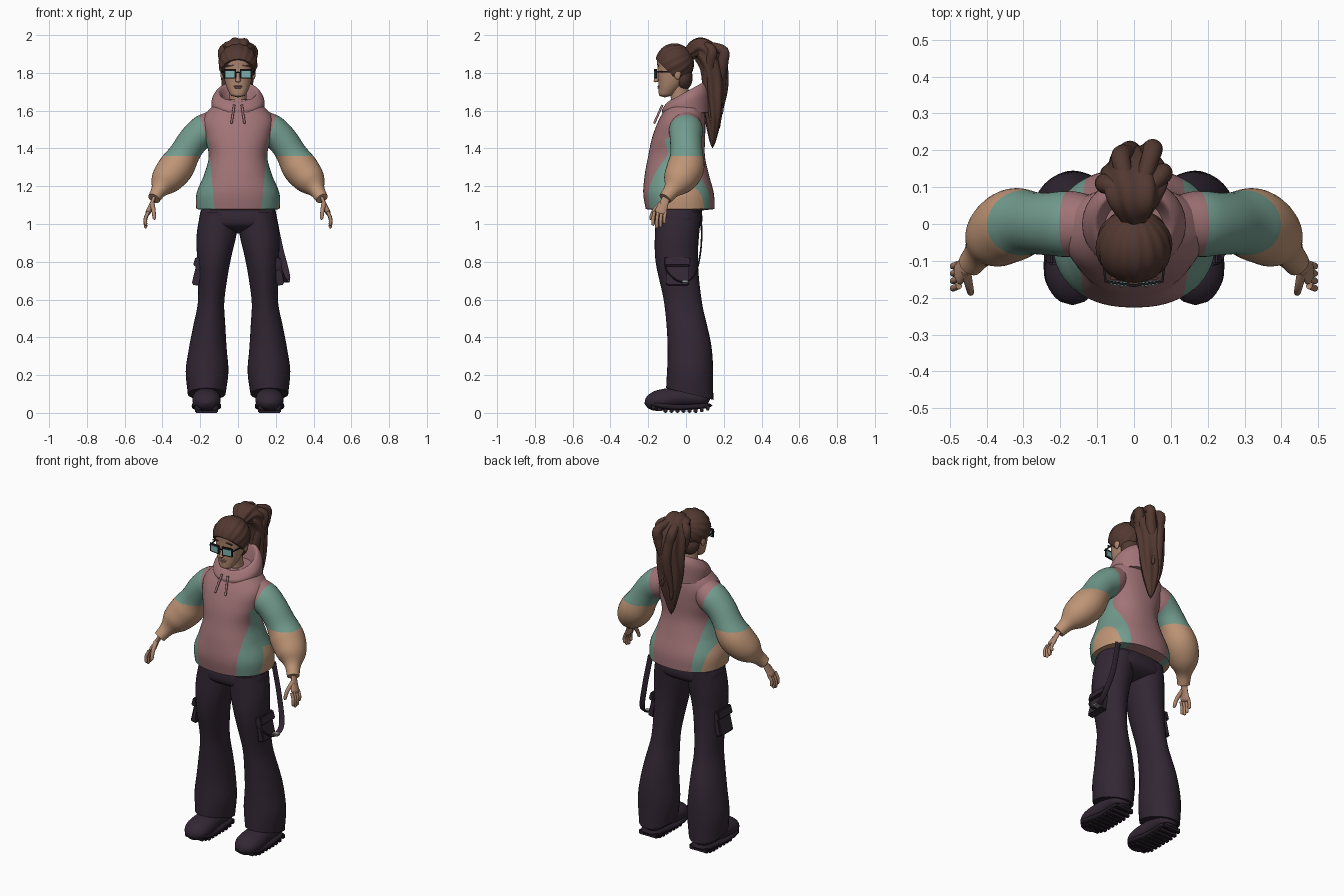
import bpy, bmesh, math
from mathutils import Vector, Matrix

default_cube = bpy.data.objects.get("Cube")
if default_cube:
    bpy.data.objects.remove(default_cube)


def material(name, *rgb):
    mat = bpy.data.materials.new(name)
    mat.use_nodes = True
    mat.diffuse_color = (*rgb, 1)
    mat.node_tree.nodes["Principled BSDF"].inputs["Base Color"].default_value = (*rgb, 1)
    return mat


PINK = material("dusty pink", .36, .175, .185)
GREEN = material("sage green", .17, .33, .27)
TAN = material("warm tan", .52, .3, .18)
PLUM = material("dark plum", .032, .02, .034)
SOLE = material("sole plum", .02, .013, .022)
HAIR = material("hair brown", .085, .04, .03)
SKIN = material("skin", .43, .245, .16)
LENS = material("lens teal", .22, .45, .45)
BLACK = material("frame black", .01, .01, .01)
GREY = material("buckle grey", .3, .3, .3)


def finish(name, bm, mat):
    bmesh.ops.recalc_face_normals(bm, faces=bm.faces)
    mesh = bpy.data.meshes.new(name)
    bm.to_mesh(mesh)
    bm.free()
    ob = bpy.data.objects.new(name, mesh)
    bpy.context.collection.objects.link(ob)
    mesh.materials.append(mat)
    bpy.ops.object.select_all(action='DESELECT')
    ob.select_set(True)
    bpy.context.view_layer.objects.active = ob
    bpy.ops.object.shade_smooth_by_angle(angle=math.radians(50))
    return ob


def pair(ob):
    """Repeat a part on the other side of the body."""
    ob.modifiers.new("other_side", 'MIRROR')


def curve(values, t):
    """Smooth curve through evenly spaced numbers or points."""
    last = len(values) - 1
    if last == 0:
        return values[0]
    i = min(int(t * last), last - 1)
    f = t * last - i
    b, c = values[i], values[i + 1]
    a = values[i - 1] if i else 2*b - c
    d = values[i + 2] if i + 2 <= last else 2*c - b
    return b + .5*f*(c - a + f*(2*a - 5*b + 4*c - d + f*(3*(b - c) + d - a)))


def rounding(t, start, end):
    """Radius factor that closes the ends of a tube like a dome."""
    inset = max(1 - t/start if start else 0, 1 - (1 - t)/end if end else 0, 0)
    return max(math.sqrt(1 - inset*inset), .02)


def tube(name, mat, path, widths, depths=None, flat=1, across=None, tilts=(0,),
         start=0, end=0, power=2, sides=32, rows=32, flute=None):
    """Loft of oval rings along a path; rings are level unless an across axis is given."""
    path = [Vector(p) for p in path]
    bm = bmesh.new()
    rings = []
    for row in range(rows + 1):
        t = row / rows
        centre = curve(path, t)
        u, v = Vector((1, 0, 0)), Vector((0, 1, 0))
        if across:
            step = 1 / rows
            along = (curve(path, min(t + step, 1)) - curve(path, max(t - step, 0))).normalized()
            u = Vector((across == 'X', across == 'Y', 0))
            u = (u - along * u.dot(along)).normalized()
            v = along.cross(u)
        dome = rounding(t, start, end)
        width = curve(widths, t) * dome
        depth = curve(depths, t) * dome if depths else width * flat
        ring = []
        for side in range(sides):
            angle = math.tau * side / sides
            ripple = flute(angle, t) if flute else 1
            ca, sa = math.cos(angle), math.sin(angle)
            offset = u * math.copysign(abs(ca)**(2/power), ca) * width * ripple
            offset += v * math.copysign(abs(sa)**(2/power), sa) * depth * ripple
            offset.z += curve(tilts, t) * offset.y
            ring.append(bm.verts.new(centre + offset))
        rings.append(ring)
    for low, high in zip(rings, rings[1:]):
        for side in range(sides):
            bm.faces.new((low[side - 1], low[side], high[side], high[side - 1]))
    bm.faces.new(rings[0])
    bm.faces.new(rings[-1])
    return finish(name, bm, mat)


def ball(name, mat, place, size):
    bm = bmesh.new()
    bmesh.ops.create_uvsphere(bm, u_segments=24, v_segments=12, radius=1)
    bmesh.ops.transform(bm, matrix=Matrix.LocRotScale(place, None, size), verts=bm.verts)
    return finish(name, bm, mat)


def box(name, mat, place, size, turn=0, axis='Z', flare=0):
    """Bevelled box; flare widens its lower edge in x."""
    bm = bmesh.new()
    bmesh.ops.create_cube(bm, size=1)
    for vert in bm.verts:
        vert.co.x *= 1 - flare * vert.co.z
    spin = Matrix.Rotation(turn, 3, axis).to_quaternion()
    bmesh.ops.transform(bm, matrix=Matrix.LocRotScale(place, spin, size), verts=bm.verts)
    bmesh.ops.bevel(bm, geom=bm.edges[:], offset=min(size)/5, segments=2, affect='EDGES')
    return finish(name, bm, mat)


def paint(ob, extra_mats, cuts, rule):
    """Cut the mesh along planes, then colour faces by a rule on their centres."""
    bm = bmesh.new()
    bm.from_mesh(ob.data)
    for place, normal in cuts:
        bmesh.ops.bisect_plane(bm, geom=bm.verts[:] + bm.edges[:] + bm.faces[:],
                               plane_co=place, plane_no=normal, dist=1e-5)
    for face in bm.faces:
        face.material_index = rule(face.calc_center_median())
    bm.to_mesh(ob.data)
    bm.free()
    for mat in extra_mats:
        ob.data.materials.append(mat)


# Hoodie body: pink centre, green sides, tan hip panels
HEM, HIP_TOP = 1.06, 1.24
PANEL, HIP, HIP_FRONT = (.122, .09), (.165, .2), (-.11, .4)


def seam(line, z):
    return line[0] + line[1] * (z - HEM)


def body_colour(c):
    if abs(c.x) < seam(PANEL, c.z) or c.z > 1.46:
        return 0
    on_hip = abs(c.x) > seam(HIP, c.z) and c.y > seam(HIP_FRONT, c.z) and c.z < HIP_TOP
    return 2 if on_hip else 1


body = tube("hoodie_body", PINK, [(0, -.03, HEM), (0, -.05, 1.36), (0, 0, 1.66)],
            widths=[.22, .22, .18, .155, .175, .185, .1],
            depths=[.18, .187, .17, .15, .14, .12, .08], start=.03, power=2.3, sides=56)
cuts = [((0, 0, HIP_TOP), (0, 0, 1)), ((0, HIP_FRONT[0], HEM), (0, 1, -HIP_FRONT[1]))]
cuts += [((s * line[0], 0, HEM), (s, 0, -line[1])) for line in (PANEL, HIP) for s in (-1, 1)]
paint(body, [GREEN, TAN], cuts, body_colour)

# Hood lying around the neck, and its cords
tube("hood", PINK, [(0, 0, 1.59), (0, 0, 1.66), (0, 0, 1.7), (0, 0, 1.66), (0, 0, 1.6)],
     widths=[.14, .138, .105, .08, .06], flat=.9, tilts=[0, .4, .55, .4, 0])
pair(tube("hood_cord", PINK, [(.02, -.125, 1.63), (.035, -.17, 1.53)], [.006], across='X', end=.1))

# Sleeves: pink shoulder, green upper arm, tan forearm and cuff
ELBOW = 1.36


def shoulder_line(z):
    return .15 + .3 * (z - 1.4)


def sleeve_colour(c):
    if c.x < shoulder_line(c.z):
        return 2
    return 1 if c.z > ELBOW else 0


sleeve = tube("sleeve", TAN, [(.11, 0, 1.54), (.23, 0, 1.45), (.32, 0, 1.31), (.39, -.045, 1.22),
                              (.445, -.11, 1.135)],
              widths=[.075, .09, .085, .085, .098, .095, .08, .045, .035], flat=.95, across='Y')
paint(sleeve, [GREEN, PINK], [((0, 0, ELBOW), (0, 0, 1)), ((.15, 0, 1.4), (1, 0, -.3))], sleeve_colour)
pair(sleeve)

# Hands
pair(tube("palm", SKIN, [(.44, -.1, 1.15), (.48, -.14, 1.05)], [.02, .025, .036], flat=.45,
          across='Y', end=.2))
for i, length in enumerate((.075, .09, .085, .065)):
    root = Vector((.475, -.168 + .02*i, 1.065))
    middle, tip = root + Vector((.015, -.006, -length/2)), root + Vector((.013, -.006, -length))
    pair(tube("finger", SKIN, [root, middle, tip], [.009], across='Y', end=.15, sides=12, rows=12))
pair(tube("thumb", SKIN, [(.455, -.13, 1.11), (.447, -.17, 1.07), (.442, -.19, 1.02)], [.013, .009],
          across='X', end=.15, sides=12, rows=12))

# Trousers flared over the shoes
pair(tube("trouser_leg", PLUM, [(.1, -.04, 1.06), (.127, -.05, .82), (.143, -.015, .58),
                                (.16, .02, .34), (.166, .02, .1)],
          widths=[.1, .105, .09, .077, .07, .085, .1, .113, .1],
          depths=[.12, .113, .1, .117, .125], tilts=[0, 0, 0, -.25]))
tube("trouser_hips", PLUM, [(0, -.04, 1.09), (0, -.04, .95)], [.19, .205, .17], flat=.62, end=.4, power=2.5)

# Cargo pockets with flaps
pair(box("cargo_pocket", PLUM, (.213, -.045, .75), (.032, .12, .15), -.18, 'Y', flare=.5))
pair(box("pocket_flap", PLUM, (.217, -.045, .8), (.03, .13, .05), -.18, 'Y', flare=.3))

# Shoes with lugged soles
pair(tube("shoe", PLUM, [(.167, .13, .08), (.167, -.05, .08), (.167, -.22, .05)], [.06, .066, .075, .07],
          flat=.75, across='X', start=.15, end=.25))
pair(tube("sole", SOLE, [(.167, .14, .04), (.167, -.05, .03), (.167, -.215, .055)], [.06, .066, .078, .07],
          flat=.24, across='X', start=.15, end=.25, power=3))
for i in range(10):
    y = .115 - .032*i
    rise = .3 * max(0, abs(y + .02) - .09)
    pair(box("sole_lug", SOLE, (.167, y, .014 + rise), (.12, .02, .028)))

# Hanging strap with buckle
tube("hanging_strap", PLUM, [(.18, .08, 1.08), (.22, .08, .88), (.258, .045, .73), (.25, -.03, .695),
                             (.22, -.1, .75), (.2, -.11, .82)], [.017], flat=.25, across='X')
box("strap_buckle", GREY, (.256, -.005, .697), (.04, .03, .014))

# Head and neck
tube("neck", SKIN, [(0, -.02, 1.58), (0, -.04, 1.75)], [.06, .046, .046], flat=1.1)
tube("head", SKIN, [(0, -.113, 1.67), (0, -.073, 1.76), (0, -.06, 1.85), (0, -.06, 1.94)],
     widths=[.034, .06, .075, .082, .085, .06], depths=[.03, .058, .08, .09, .094, .06],
     start=.05, end=.15, power=2.2)
tube("nose", SKIN, [(0, -.146, 1.81), (0, -.16, 1.75)], [.006, .009, .016], start=.1, end=.2)
for z, width in ((1.729, .023), (1.721, .019)):
    ball("lip", PINK, (0, -.142, z), (width, .009, .005))

# Ears, brows and glasses
pair(ball("ear", SKIN, (.083, -.045, 1.795), (.01, .018, .03)))
pair(box("eyebrow", HAIR, (.042, -.147, 1.838), (.045, .008, .008), .1, 'Y'))
pair(box("glasses_rim", BLACK, (.042, -.161, 1.795), (.064, .007, .052), .14))
pair(box("lens", LENS, (.042, -.161, 1.793), (.052, .011, .038), .14))
pair(box("temple_arm", BLACK, (.083, -.1, 1.806), (.006, .12, .007), -.1))
box("glasses_bridge", BLACK, (0, -.166, 1.802), (.03, .006, .006))

# Hair combed back to the tie: grooved ball, sliced along the hairline
bm = bmesh.new()
bmesh.ops.create_uvsphere(bm, u_segments=64, v_segments=24, radius=1)
for vert in bm.verts:
    vert.co.xy *= 1 + .025 * math.sin(16 * math.atan2(vert.co.y, vert.co.x))
bmesh.ops.transform(bm, matrix=Matrix.Rotation(-1.1, 4, 'X'), verts=bm.verts)
bmesh.ops.transform(bm, matrix=Matrix.LocRotScale((0, -.06, 1.85), None, (.102, .102, .105)), verts=bm.verts)
bmesh.ops.bisect_plane(bm, geom=bm.verts[:] + bm.edges[:] + bm.faces[:], plane_co=(0, -.155, 1.868),
                       plane_no=(0, 1, 1), clear_inner=True)
bmesh.ops.holes_fill(bm, edges=[edge for edge in bm.edges if edge.is_boundary])
finish("hair_cap", bm, HAIR)
ball("nape_hair", HAIR, (0, -.015, 1.775), (.072, .05, .07))
tube("hair_tie", HAIR, [(0, .015, 1.9), (0, .045, 1.915)], [.04], across='X', start=.4, end=.4)


# Ponytail: twisted fluted body with loose wavy locks
def twist(angle, t):
    return 1 + .07 * math.sin(7*angle + 9*t) + .04 * math.sin(3*angle - 12*t)


tube("ponytail", HAIR, [(0, 0, 1.9), (0, .08, 1.93), (0, .14, 1.83), (0, .145, 1.62), (0, .14, 1.4)],
     [.03, .07, .088, .08, .06, .01], flat=.76, across='X', end=.05, sides=60, rows=48, flute=twist)
for x, y, tip in ((-.06, .12, 1.55), (.06, .125, 1.52), (-.025, .185, 1.5), (.035, .185, 1.58)):
    lock = [(x/2, .09, 1.95)]
    for step in range(7):
        t = step / 6
        wave = .012 * math.sin(6*t + 30*x)
        lock.append((x * (1.1 - .6*t) + wave, y + wave, 1.92 + (tip - 1.92) * t))
    tube("loose_lock", HAIR, lock, [.022, .03, .024, .006], across='X', end=.05, sides=16)
